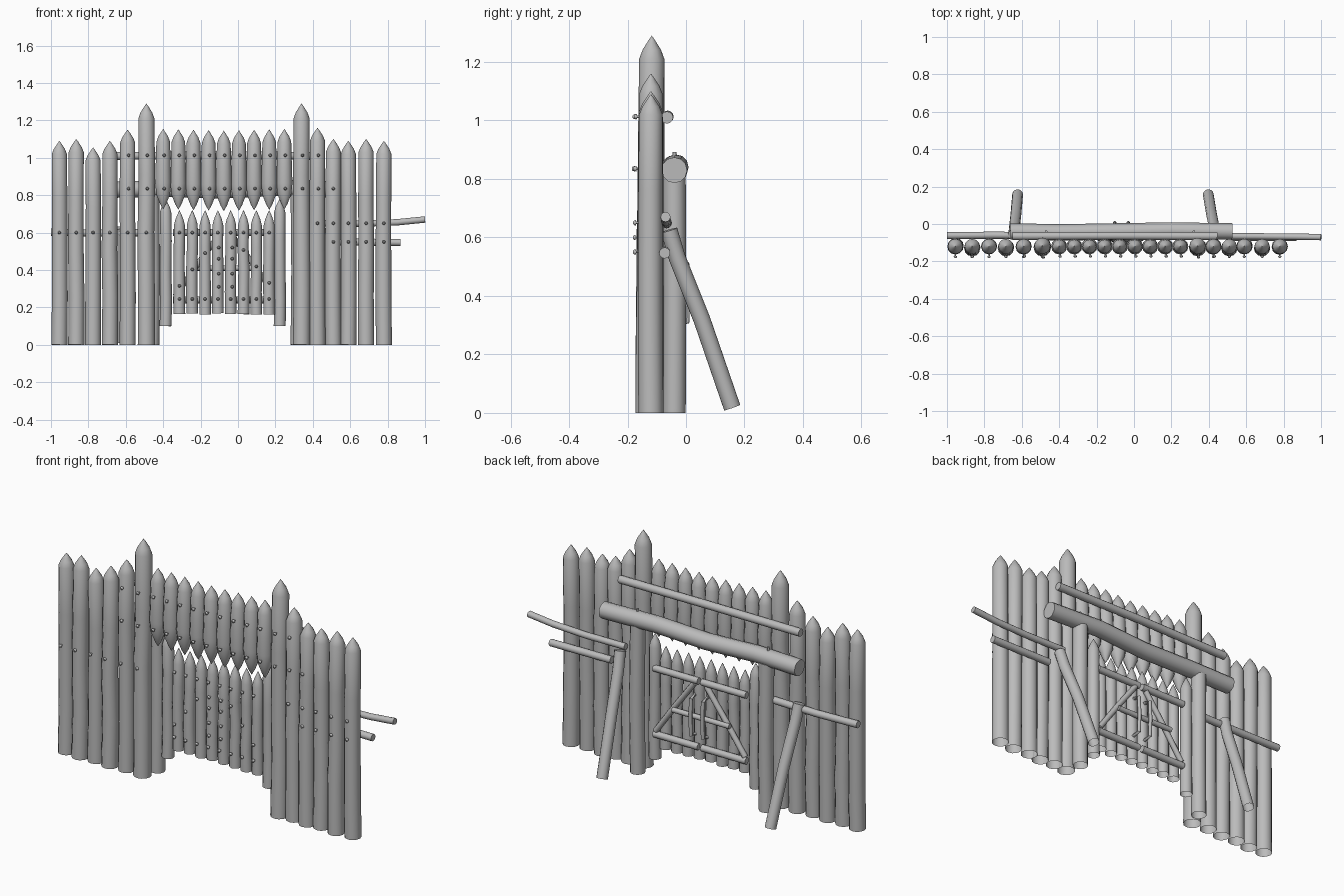
import bpy, bmesh, math, random
from mathutils import Vector

random.seed(4)
cube = bpy.data.objects.get("Cube")
if cube:
    bpy.data.objects.remove(cube)

GREY = (0.5, 0.5, 0.5, 1)
wood = bpy.data.materials.new("grey_wood")
wood.use_nodes = True
wood.diffuse_color = GREY
wood.node_tree.nodes["Principled BSDF"].inputs["Base Color"].default_value = GREY


def tube(name, points, radii, sides=12, open_foot=False):
    """Round log swept along points, with one radius per point."""
    pts = [Vector(p) for p in points]
    bm = bmesh.new()
    rings = []
    for i, p in enumerate(pts):
        t = (pts[min(i + 1, len(pts) - 1)] - pts[max(i - 1, 0)]).normalized()
        ref = Vector((0, 1, 0)) if abs(t.y) < 0.8 else Vector((1, 0, 0))
        u = t.cross(ref).normalized()
        v = t.cross(u)
        angles = [math.tau * k / sides for k in range(sides)]
        rings.append([bm.verts.new(p + radii[i] * (u * math.cos(a) + v * math.sin(a)))
                      for a in angles])
    for a, b in zip(rings, rings[1:]):
        for k in range(sides):
            n = (k + 1) % sides
            bm.faces.new((a[k], b[k], b[n], a[n]))
    if not open_foot:
        bm.faces.new(rings[0])
    bm.faces.new(rings[-1][::-1])
    bmesh.ops.recalc_face_normals(bm, faces=bm.faces)
    mesh = bpy.data.meshes.new(name)
    bm.to_mesh(mesh)
    bm.free()
    mesh.materials.append(wood)
    obj = bpy.data.objects.new(name, mesh)
    bpy.context.collection.objects.link(obj)
    return obj


def pole(name, points, r, sides=12, open_foot=False):
    return tube(name, points, [r] * len(points), sides, open_foot)


def stake(name, x, bottom, top, r, y=-0.12, tip=0.07, lean=0.0):
    """Slightly crooked upright log with a sharpened top and a hollow foot."""
    shoulder = top - tip
    pts, radii = [], []
    for i in range(5):
        bend = random.uniform(-0.003, 0.003) if 0 < i < 4 else 0
        pts.append((x + bend, y + bend + lean * (i / 2 - 1), bottom + (shoulder - bottom) * i / 4))
        radii.append(r * (1 - 0.015 * i))
    for h, s in ((0.4, 0.68), (0.8, 0.25), (1, 0.004)):
        pts.append((x, y + lean, shoulder + tip * h))
        radii.append(r * s)
    return tube(name, pts, radii, open_foot=True)


def nail(x, z, surface):
    """Shaft and domed head sticking out to the front."""
    ys = (0.008, -0.008, -0.008, -0.014, -0.018)
    tube("nail", [(x, surface + y, z) for y in ys],
         [0.004, 0.004, 0.009, 0.008, 0.004], 8)


# Palisade walls on both sides
left_wall = [(0.425, 1.16), (0.51, 1.10), (0.59, 1.09), (0.685, 1.10), (0.78, 1.09)]
right_wall = [(-0.955, 1.09), (-0.865, 1.10), (-0.775, 1.055), (-0.685, 1.09), (-0.59, 1.15)]
for side, wall in (("left", left_wall), ("right", right_wall)):
    for i, (x, top) in enumerate(wall):
        stake(side + "_wall_stake", x, 0, top, 0.043,
              y=-0.12 - 0.005 * (i % 2), lean=0.005 * (i % 2))

# Tall gate posts, rear posts and short hinge posts
for x in (-0.49, 0.34):
    stake("tall_post", x, 0, 1.29, 0.046, y=-0.122, tip=0.08, lean=0.005)
for x in (-0.46, 0.32):
    pole("rear_post", [(x, -0.04, 0), (x + 0.004, -0.038, 0.4), (x, -0.04, 0.81)],
         0.039, open_foot=True)
for x in (-0.387, 0.223):
    stake("hinge_post", x, 0.1, 0.78, 0.032, y=-0.052)

# Hanging stakes above the gate, pointed at both ends
hanging = [-0.4 + 0.081 * i for i in range(9)]
profile = ((0, 0.004), (0.03, 0.4), (0.08, 0.85), (0.14, 1), (0.24, 0.93),
           (0.36, 0.85), (0.39, 0.6), (0.415, 0.22), (0.43, 0.004))
for x in hanging:
    base = 0.715 + 0.01 * abs(x + 0.07) / 0.33
    tube("hanging_stake", [(x, -0.12, base + h) for h, s in profile],
         [0.043 * s for h, s in profile])

# Gate door planks, set back behind the palisade line
GATE_Y = -0.065
FRONT = GATE_Y - 0.031
BACK = GATE_Y + 0.035
planks = [-0.313 + 0.0685 * i for i in range(8)]
for x in planks:
    stake("gate_plank", x, 0.165 + random.uniform(-0.004, 0.004), 0.72, 0.031,
          y=GATE_Y, tip=0.08)

# Door frames: rails and a diagonal on each leaf, mirrored about the middle
MID = -0.067
for s in (-1, 1):
    for z in (0.6, 0.24):
        pole("door_rail", [(MID + s * 0.01, BACK, z), (MID + s * 0.28, BACK, z)], 0.018, 10)
    pole("door_diagonal", [(MID + s * 0.035, BACK, 0.585),
                           (MID + s * 0.15, BACK, 0.43),
                           (MID + s * 0.27, BACK, 0.26)], 0.015, 10)
    # Bracket that holds the locking bar
    bx = MID + s * 0.036
    pole("bar_bracket", [(bx, BACK - 0.02, 0.52), (bx, BACK + 0.032, 0.51),
                         (bx, BACK + 0.036, 0.41), (bx, BACK + 0.032, 0.31),
                         (bx, BACK - 0.02, 0.3)], 0.010, 8)
    for z in (0.31, 0.38, 0.46, 0.52):
        nail(bx, z, FRONT)
pole("locking_bar", [(-0.255, BACK + 0.015, 0.41), (0.09, BACK + 0.015, 0.41)], 0.014, 10)
for x in planks:
    nail(x, 0.6, FRONT)
    nail(x, 0.245, FRONT)
    if abs(x - MID) > 0.06:
        nail(x, 0.63 - 1.28 * abs(x - MID), FRONT)

# Lintel log and the thin pole above it
pole("lintel", [(-0.66, -0.04, 0.83), (-0.4, -0.045, 0.835), (-0.1, -0.04, 0.825),
                (0.2, -0.035, 0.84), (0.525, -0.04, 0.83)], 0.044)
pole("upper_pole", [(-0.65, -0.065, 1.01), (-0.1, -0.063, 1.013), (0.445, -0.065, 1.01)], 0.021)
for x in (-0.47, 0.32):
    pole("lintel_peg", [(x, -0.04, 0.83), (x, -0.04, 0.893)], 0.007, 8)

# Wall poles behind the palisade
pole("right_wall_pole", [(-1, -0.062, 0.602), (-0.75, -0.06, 0.597), (-0.49, -0.062, 0.6)], 0.019)
pole("left_wall_upper_pole", [(0.41, -0.065, 0.65), (0.65, -0.066, 0.648),
                              (0.85, -0.068, 0.655), (1, -0.07, 0.67)], 0.017)
pole("left_wall_lower_pole", [(0.5, -0.073, 0.55), (0.87, -0.073, 0.547)], 0.019)

# Leaning braces
for top_x, foot_x in ((-0.645, -0.622), (0.44, 0.397)):
    path = ((0, -0.058, 0.625), (0.2, -0.03, 0.53), (0.6, 0.054, 0.32), (1, 0.158, 0.018))
    pole("leaning_brace", [(top_x + (foot_x - top_x) * f, y, z) for f, y, z in path][::-1],
         0.029, open_foot=True)

# Nails through the walls and the hanging stakes
for x in [-0.59, -0.49] + hanging + [0.34, 0.425]:
    r = 0.045 if x in (-0.49, 0.34) else 0.04
    nail(x + 0.005, 1.013, -0.12 - r)
    nail(x + 0.005, 0.835, -0.122 - r)
nail(0.51, 0.835, -0.162)
for x, top in right_wall + [(-0.49, 0)]:
    nail(x, 0.6, -0.164)
for x, top in left_wall:
    nail(x, 0.65, -0.163)
    if x > 0.5:
        nail(x, 0.55, -0.163)

# Smooth round sides, crisp end cuts
bpy.ops.object.select_all(action="DESELECT")
for obj in bpy.context.scene.objects:
    if obj.type == "MESH" and obj.data.materials and obj.data.materials[0] == wood:
        obj.select_set(True)
        bpy.context.view_layer.objects.active = obj
bpy.ops.object.shade_smooth_by_angle(angle=math.radians(45))
